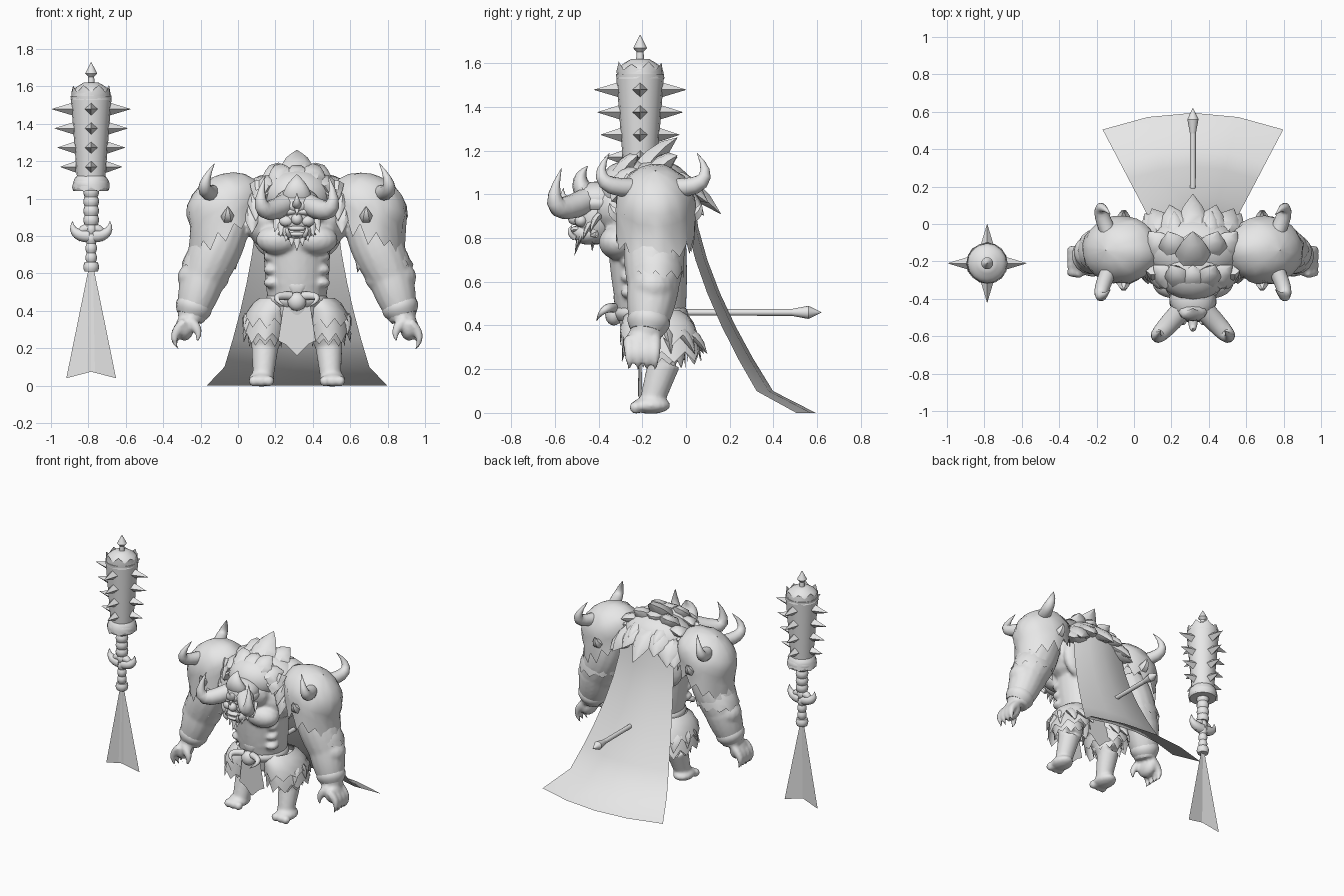
import bpy, bmesh, math, random
from mathutils import Vector, Matrix

random.seed(4)
cube = bpy.data.objects.get("Cube")
if cube:
    bpy.data.objects.remove(cube)

MIDDLE = .315                   # middle plane of the figure
UP = Vector((0, 0, 1))
SIDES = {"left": 1, "right": -1}
shade = (.8, .8, .8, 1)
grey = bpy.data.materials.new("plain grey")
grey.use_nodes = True
grey.diffuse_color = shade
grey.node_tree.nodes["Principled BSDF"].inputs["Base Color"].default_value = shade


def finish(name, bm, sharp_angle=45):
    bmesh.ops.recalc_face_normals(bm, faces=bm.faces)
    mesh = bpy.data.meshes.new(name)
    bm.to_mesh(mesh)
    bm.free()
    mesh.materials.append(grey)
    mesh.shade_smooth()
    mesh.set_sharp_from_angle(angle=math.radians(sharp_angle))
    part = bpy.data.objects.new(name, mesh)
    bpy.context.collection.objects.link(part)
    return part


def at(point, side=1):
    """Turn (distance from the middle plane, y, z) into a position."""
    return Vector((MIDDLE + side * point[0], point[1], point[2]))


def mix(start, end, t):
    return start + (end - start) * t


def skin(bm, rings, caps=True):
    rows = [[bm.verts.new(position) for position in ring] for ring in rings]
    for upper, lower in zip(rows, rows[1:]):
        for i in range(len(upper)):
            bm.faces.new((upper[i - 1], upper[i], lower[i], lower[i - 1]))
    if caps:
        bm.faces.new(rows[0])
        bm.faces.new(rows[-1])


def sweep(bm, points, radii, sides, flat):
    """Run an elliptical section along a path, without twisting it."""
    rings, across = [], None
    for i, point in enumerate(points):
        along = (points[min(i + 1, len(points) - 1)] - points[max(i - 1, 0)]).normalized()
        if across is None:
            across = UP if abs(along.x) > .85 else Vector((1, 0, 0))
        across = (across - along * across.dot(along)).normalized()
        other = along.cross(across) * flat
        turns = [k * math.tau / sides for k in range(sides)]
        rings.append([point + (across * math.cos(a) + other * math.sin(a)) * radii[i] for a in turns])
    skin(bm, rings)


def limb(bm, start, end, first_radius, last_radius, side=1, bulge=0, sides=16, flat=1, steps=8):
    ts = [k / steps for k in range(steps + 1)]
    points = [mix(at(start, side), at(end, side), t) for t in ts]
    radii = [mix(first_radius, last_radius, t) + bulge * math.sin(math.pi * t) for t in ts]
    sweep(bm, points, radii, sides, flat)


def horn(bm, base, bend, tip, radius, side=1, sides=12, flat=1, steps=7):
    """Tapering curve that is drawn towards the bend point."""
    base, bend, tip = (at(point, side) for point in (base, bend, tip))
    ts = [k / steps for k in range(steps + 1)]
    points = [mix(mix(base, bend, t), mix(bend, tip, t), t) for t in ts]
    sweep(bm, points, [radius * (1.02 - t * t) for t in ts], sides, flat)


def tuft(bm, base, tip, radius, side=1):
    """Flattened curved lock of fur."""
    bend = mix(Vector(base), Vector(tip), .5) + UP * .03
    horn(bm, base, bend, tip, radius, side, sides=6, flat=.6, steps=3)


def ball(bm, centre, size, side=1):
    matrix = Matrix.Translation(at(centre, side)) @ Matrix.Diagonal((*size, 1))
    bmesh.ops.create_uvsphere(bm, u_segments=16, v_segments=10, radius=1, matrix=matrix)


def fringe(bm, top, bottom, top_radius, bottom_radius, depth, drop, side=1, sides=20, steps=4):
    """Open sleeve with a jagged last edge."""
    rings = []
    for k in range(steps + 1):
        centre = mix(at(top, side), at(bottom, side), k / steps)
        radius = mix(top_radius, bottom_radius, math.sqrt(k / steps))
        ring = []
        for i in range(sides):
            a, pointed = i * math.tau / sides, k == steps and i % 2
            r = radius * random.uniform(.97, 1.03)
            fall = drop * random.uniform(.7, 1.2) if pointed else 0
            ring.append(centre + Vector((r * math.cos(a), r * depth * math.sin(a), -fall)))
        rings.append(ring)
    skin(bm, rings, caps=False)


# Muscular body, blended into one skin
shoulder, elbow, wrist = (.36, -.14, .9), (.5, -.15, .58), (.57, -.18, .35)
hip, knee, ankle = (.12, -.14, .42), (.17, -.1, .23), (.18, -.16, .04)
bm = bmesh.new()
limb(bm, (0, -.15, .35), (0, -.18, .8), .14, .18, bulge=.01, sides=24)
ball(bm, (0, -.17, .88), (.28, .19, .2))
ball(bm, (0, -.3, .94), (.16, .14, .13))
for side in SIDES.values():
    ball(bm, (.1, -.31, .78), (.12, .09, .08), side)            # chest
    ball(bm, (.12, -.06, .84), (.13, .06, .16), side)           # back
    for row in range(3):
        height = .55 + row * .07
        ball(bm, (.05, -.29, height), (.05, .03, .04), side)    # belly
        ball(bm, (.13, -.25, height), (.05, .05, .03), side)    # flanks
    limb(bm, shoulder, elbow, .12, .12, side, bulge=.02)
    limb(bm, elbow, wrist, .12, .07, side, bulge=.01)
    ball(bm, elbow, (.14, .11, .1), side)
    ball(bm, (.6, -.2, .31), (.05, .08, .07), side)             # palm
    for finger in range(4):
        y = -.26 + finger * .04
        horn(bm, (.6, y, .34), (.7, y, .26), (.62, y, .18), .027, side)
    horn(bm, (.58, -.24, .35), (.5, -.27, .3), (.54, -.27, .22), .03, side)
    limb(bm, hip, knee, .11, .08, side)
    limb(bm, knee, ankle, .075, .055, side)
    ball(bm, (.19, -.16, .035), (.07, .09, .04), side)          # foot
    for toe in range(3):
        ball(bm, (.15 + toe * .04, -.23, .025), (.03, .03, .03), side)
body = finish("body", bm)
blend = body.modifiers.new("blend", "REMESH")
blend.mode, blend.voxel_size, blend.use_smooth_shade = "VOXEL", .011, True
soften = body.modifiers.new("soften", "SMOOTH")
soften.iterations = 5

# Head with jaw, nose, lips, brows, cheeks and lower tusks
bm = bmesh.new()
ball(bm, (0, -.41, .9), (.1, .1, .13))
ball(bm, (0, -.45, .82), (.08, .07, .05))
ball(bm, (0, -.51, .89), (.03, .03, .03))
for lip in (.81, .84):
    ball(bm, (0, -.5, lip), (.05, .03, .015))
for side in SIDES.values():
    ball(bm, (.055, -.48, .88), (.04, .03, .03), side)
    ball(bm, (.045, -.49, .93), (.05, .03, .02), side)
    horn(bm, (.04, -.51, .8), (.06, -.55, .83), (.05, -.52, .86), .012, side)
finish("head", bm)

# Beard
bm = bmesh.new()
for lock in range(-4, 5):
    a = lock / 4
    back = .07 * a * a
    tuft(bm, (.09 * a, back - .47, .83 + back), (.12 * a, back - .51, .72 + .1 * abs(a)), .03)
    tuft(bm, (.07 * a, -.42, .82), (.09 * a, -.43, .74 + .08 * abs(a)), .035)
finish("beard", bm)

# Helmet: cap, brow band, crest and two large horns
bm = bmesh.new()
ball(bm, (0, -.4, .98), (.12, .12, .08))
limb(bm, (0, -.4, .93), (0, -.4, .99), .11, .11, bulge=.015, sides=24)
horn(bm, (0, -.44, .98), (0, -.52, 1.06), (0, -.45, 1.13), .08, flat=.6)
horn(bm, (0, -.5, .97), (0, -.58, .96), (0, -.56, 1.03), .025)
tuft(bm, (0, -.5, .99), (0, -.54, .91), .025)
for side in SIDES.values():
    horn(bm, (.06, -.46, .97), (.25, -.67, .86), (.17, -.57, 1.12), .056, side)
finish("helmet", bm)

# Fur mane: hunched hide with large pointed locks
bm = bmesh.new()
ball(bm, (0, -.14, 1), (.26, .18, .16))
ball(bm, (0, -.25, 1.02), (.19, .16, .14))
for lock in range(-3, 4):
    across, rise = math.sin(lock * .5), math.cos(lock * .5)
    jag = lock % 2 * .03
    tuft(bm, (.19 * across, -.14, .99 + .12 * rise), (.28 * across, -.04, .99 + .18 * rise + jag), .09)
    tuft(bm, (.14 * across, -.3, 1 + .1 * rise), (.25 * across, -.22, 1 + .17 * rise + jag), .08)
    tuft(bm, (.18 * across, -.04, .95 + .1 * rise), (.26 * across, .05 + .06 * rise, .86 + .08 * rise + jag), .09)
tuft(bm, (0, -.2, 1.1), (0, -.04, 1.26), .1)
tuft(bm, (0, -.04, 1.06), (0, .16, .91), .09)
for side in SIDES.values():
    tuft(bm, (.09, -.06, 1.08), (.1, .07, 1.03), .05, side)
    for lock in range(3):
        out, height = .2 + lock * .02, 1.08 - lock * .07
        tuft(bm, (out, -.25, height), (out, -.32, height - .13), .05, side)
finish("mane", bm)

for name, side in SIDES.items():
    # Shoulder guard: sloping hide dome with a jagged hanging edge
    bm = bmesh.new()
    tilt, sides, rings = Matrix.Rotation(.5, 3, "Y"), 28, []
    for k in range(8):
        ring = []
        for i in range(sides):
            a = i * math.tau / sides
            slope = .01 + k * .3
            fall = max(0, slope - math.pi / 2) * .2 + (random.uniform(.04, .1) if k == 7 and i % 2 else 0)
            slope = min(slope, math.pi / 2)
            r = math.sin(slope) * random.uniform(.96, 1.04)
            offset = tilt @ Vector((.22 * r * math.cos(a), .18 * r * math.sin(a), .18 * math.cos(slope)))
            ring.append(at(Vector((.38, -.14, .95)) + offset - UP * fall, side))
        rings.append(ring)
    skin(bm, rings, caps=False)
    finish(name + "_shoulder_guard", bm, 60)

    # Two curved horns and two studs on the guard
    bm = bmesh.new()
    for way in (-1, 1):
        horn(bm, (.45, way * .1 - .15, 1.03), (.54, way * .31 - .15, 1.03), (.44, way * .2 - .15, 1.19), .042, side)
        horn(bm, (.37, way * .14 - .14, .9), (.37, way * .2 - .14, .9), (.37, way * .21 - .14, .96), .04, side, sides=6)
    finish(name + "_shoulder_horns", bm)

    # Arm wraps
    bm = bmesh.new()
    fringe(bm, (.43, -.14, .76), (.47, -.14, .65), .13, .15, .85, .04, side)
    limb(bm, (.54, -.165, .45), (.57, -.18, .37), .09, .075, side, bulge=.015)
    finish(name + "_arm_wrap", bm)

    # Shaggy fur breeches
    bm = bmesh.new()
    fringe(bm, (.12, -.14, .46), (.17, -.11, .28), .08, .12, 1.5, .05, side)
    fringe(bm, (.12, -.14, .47), (.16, -.12, .36), .08, .13, 1.4, .05, side)
    fringe(bm, (.17, -.12, .3), (.17, -.11, .25), .1, .09, 1.2, .04, side)
    for lock in range(5):
        a = lock * .6 - .4
        out, back = math.cos(a), math.sin(a)
        tuft(bm, (.16 + .08 * out, .13 * back - .11, .36), (.16 + .12 * out, .21 * back - .11, .27), .05, side)
    finish(name + "_breeches", bm, 60)

# Belt, buckle and its tusks
bm = bmesh.new()
limb(bm, (0, -.16, .42), (0, -.16, .49), .15, .15, bulge=.02, sides=28)
ball(bm, (0, -.33, .45), (.05, .04, .05))
horn(bm, (0, -.3, .56), (0, -.33, .54), (0, -.31, .46), .06, flat=.3)
for side in SIDES.values():
    horn(bm, (.03, -.33, .48), (.17, -.38, .49), (.06, -.41, .42), .022, side)
finish("belt", bm)

# Loincloth, front and back
bm = bmesh.new()
for waist, hem in ((-.3, -.29), (-.02, .01)):
    outline = [(0, hem, .16), (.06, hem, .22), (.1, hem, .24), (.07, waist, .44)]
    corners = [at(p) for p in outline] + [at(p, -1) for p in reversed(outline[1:])]
    bm.faces.new([bm.verts.new(corner) for corner in corners])
finish("loincloth", bm)

# Flared cape, bowed across and trailing on the ground
bm = bmesh.new()
rows = []
for k in range(8):
    height = 1 - k * .15 if k < 7 else 0
    trail = (1 - height) ** 1.6 if height else 1.3
    rows.append([bm.verts.new(at((t * .21 * (1 + trail), .035 + .43 * trail - t * t * (.05 + .03 * trail), height)))
                 for t in (-1, -.5, 0, .5, 1)])
for upper, lower in zip(rows, rows[1:]):
    for i in range(4):
        bm.faces.new((upper[i], lower[i], lower[i + 1], upper[i + 1]))
finish("cape", bm, 60)

# Tail shaft with pointed tip
bm = bmesh.new()
limb(bm, (0, -.1, .46), (0, .5, .46), .014, .016)
limb(bm, (0, .48, .46), (0, .56, .46), .015, .03)
limb(bm, (0, .56, .46), (0, .62, .46), .03, .001)
finish("tail_shaft", bm)


def club(height, out=0, forward=0):
    return out - 1.1, forward - .21, height


# Club handle with ridged grip and clawed guard
bm = bmesh.new()
for k in range(9):
    height, grip = .61 + k * .05, .035 if k in (0, 5, 6, 7, 8) else .024
    limb(bm, club(height), club(height + .05), grip, grip, bulge=.007)
for way in SIDES.values():
    horn(bm, club(.8, way * .01), club(.8, way * .11), club(.88, way * .1), .034)
    horn(bm, club(.84, way * .02), club(.84, way * .07), club(.77, way * .06), .024)
finish("club_handle", bm)

# Club head with jagged collars and a pointed finial
bm = bmesh.new()
limb(bm, club(1.04), club(1.12), .09, .075, bulge=.015)
limb(bm, club(1.1), club(1.55), .075, .11)
limb(bm, club(1.55), club(1.62), .105, .04, bulge=.02)
limb(bm, club(1.6), club(1.67), .02, .014)
limb(bm, club(1.65), club(1.67), .014, .032)
limb(bm, club(1.67), club(1.73), .032, .001)
fringe(bm, club(1.53), club(1.57), .11, .105, 1, -.035, sides=16)
fringe(bm, club(1.12), club(1.06), .078, .1, 1, .02, sides=16)
finish("club_head", bm, 35)

# Four rows of four-sided spikes
bm = bmesh.new()
for row in range(4):
    height, reach = 1.17 + row * .103, .165 + row * .015
    for out, forward in ((1, 0), (-1, 0), (0, 1), (0, -1)):
        limb(bm, club(height, out * .08, forward * .08), club(height, out * reach, forward * reach),
             reach * .19, .001, sides=4, steps=1)
finish("club_spikes", bm, 20)

# Two cloth strips hanging from the club
bm = bmesh.new()
for way in SIDES.values():
    corners = club(.62, -way * .01), club(.62, way * .015), club(.04, way * .133, .01), club(.08, -way * .02, -.01)
    bm.faces.new([bm.verts.new(at(corner)) for corner in corners])
finish("club_streamers", bm)
